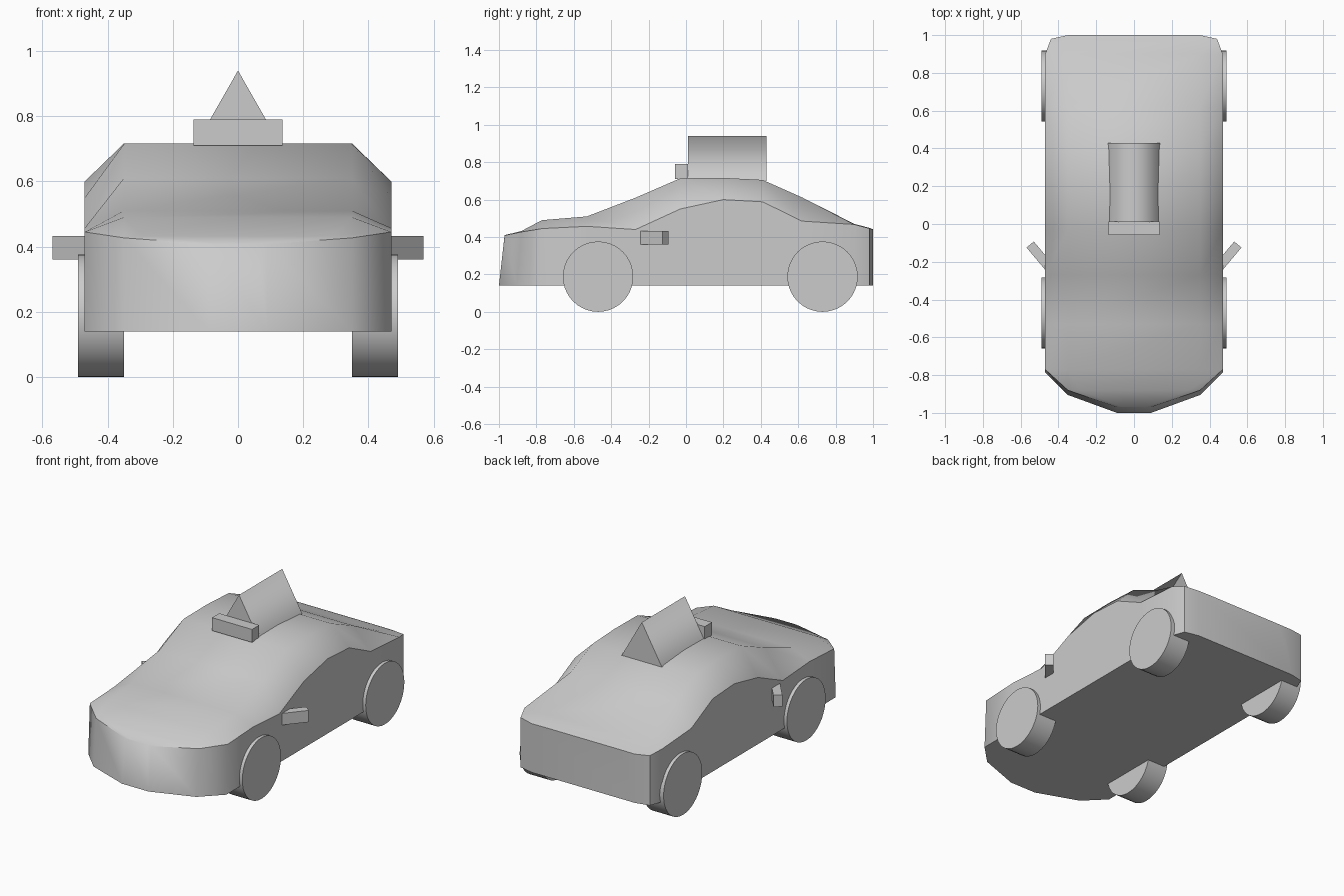
import bpy, bmesh, math
from mathutils import Matrix

if "Cube" in bpy.data.objects:
    bpy.data.objects.remove(bpy.data.objects["Cube"])


def finish(bm, name):
    bmesh.ops.recalc_face_normals(bm, faces=bm.faces)
    mesh = bpy.data.meshes.new(name)
    bm.to_mesh(mesh)
    bm.free()
    obj = bpy.data.objects.new(name, mesh)
    bpy.context.collection.objects.link(obj)
    return obj


def box(name, center, size, angle=0.0):
    bm = bmesh.new()
    m = Matrix.Translation(center) @ Matrix.Rotation(angle, 4, 'Z') @ Matrix.Diagonal((*size, 1))
    bmesh.ops.create_cube(bm, size=1, matrix=m)
    return finish(bm, name)


# Body: sections of (y, half width, shoulder z, roof half width, roof z, lean)
FLOOR = 0.14
sections = [
    (-1.00, 0.09, 0.408, 0.06, 0.410, 0.03),
    (-0.905, 0.35, 0.427, 0.29, 0.432, 0.025),
    (-0.785, 0.47, 0.445, 0.35, 0.490, 0.015),
    (-0.53, 0.47, 0.457, 0.35, 0.510, 0),
    (-0.27, 0.47, 0.440, 0.35, 0.610, 0),
    (-0.03, 0.47, 0.550, 0.35, 0.714, 0),
    (0.20, 0.47, 0.600, 0.35, 0.716, 0),
    (0.41, 0.47, 0.588, 0.35, 0.705, 0),
    (0.62, 0.47, 0.485, 0.35, 0.612, 0),
    (0.90, 0.47, 0.467, 0.35, 0.470, 0),
    (0.98, 0.44, 0.446, 0.33, 0.449, 0),
    (1.00, 0.35, 0.440, 0.26, 0.441, 0),
]
bm = bmesh.new()
rings = []
for y, w, sz, rw, rz, lean in sections:
    pts = [(-w, y, FLOOR), (-w, y + lean, sz), (-rw, y + lean, rz),
           (rw, y + lean, rz), (w, y + lean, sz), (w, y, FLOOR)]
    rings.append([bm.verts.new(p) for p in pts])
for a, b in zip(rings, rings[1:]):
    for i in range(6):
        j = (i + 1) % 6
        bm.faces.new((a[i], a[j], b[j], b[i]))
bm.faces.new(rings[0])
bm.faces.new(rings[-1][::-1])
bmesh.ops.recalc_face_normals(bm, faces=bm.faces)
for f in bm.faces:
    f.smooth = True
for e in bm.edges:
    e.smooth = e.calc_face_angle(0) < math.radians(65)
# crisp shoulder line and rear corners
for a, b in zip(rings, rings[1:]):
    for i in (1, 4):
        bm.edges.get((a[i], b[i])).smooth = False
for i in (0, 4):
    bm.edges.get((rings[-2][i], rings[-2][i + 1])).smooth = False
finish(bm, "car_body")

# Wheels and mirrors
for side, label in ((1, "right"), (-1, "left")):
    for y, end in ((-0.47, "front"), (0.73, "rear")):
        bm = bmesh.new()
        m = Matrix.Translation((side * 0.42, y, 0.188)) @ Matrix.Rotation(math.pi / 2, 4, 'Y')
        bmesh.ops.create_cone(bm, cap_ends=True, segments=40, radius1=0.188,
                              radius2=0.188, depth=0.14, matrix=m)
        for f in bm.faces:
            f.smooth = len(f.verts) == 4
        finish(bm, f"{end}_{label}_wheel")
    box(f"{label}_mirror", (side * 0.50, -0.168, 0.397), (0.155, 0.05, 0.072),
        side * math.radians(50))

# Roof sign: front block and triangular prism
box("roof_block", (0, -0.023, 0.75), (0.272, 0.07, 0.08))
bm = bmesh.new()
ends = [[bm.verts.new((x, y, z)) for x, z in ((-0.137, 0.70), (0.137, 0.70), (0, 0.94))]
        for y in (0.01, 0.43)]
bm.faces.new(ends[0])
bm.faces.new(ends[1][::-1])
for i in range(3):
    j = (i + 1) % 3
    f = bm.faces.new((ends[0][i], ends[0][j], ends[1][j], ends[1][i]))
    f.smooth = i > 0
finish(bm, "roof_prism")
